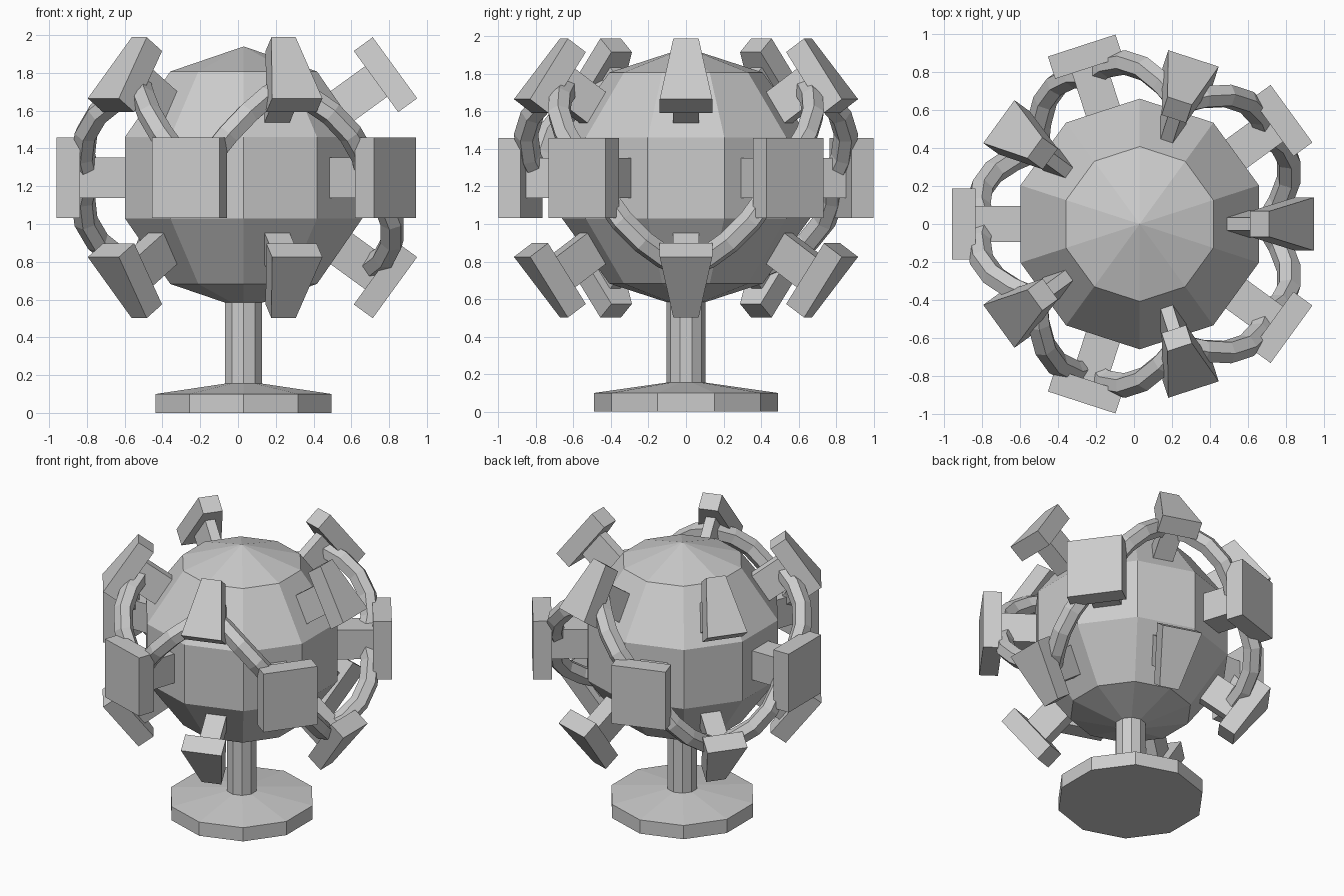
import bpy, bmesh
from math import sin, cos, pi, radians
from mathutils import Vector

if "Cube" in bpy.data.objects:
    bpy.data.objects.remove(bpy.data.objects["Cube"])

CX, CZ, R = 0.03, 1.245, 0.695      # centre and radius of the globe
CENTRE = Vector((CX, 0, CZ))


def make_object(name, verts, faces):
    bm = bmesh.new()
    vs = [bm.verts.new(v) for v in verts]
    for f in faces:
        bm.faces.new([vs[i] for i in f])
    bmesh.ops.recalc_face_normals(bm, faces=bm.faces)
    me = bpy.data.meshes.new(name)
    bm.to_mesh(me)
    bm.free()
    ob = bpy.data.objects.new(name, me)
    bpy.context.collection.objects.link(ob)
    return ob


def lathe(name, bottom, rings, top, n=10):
    """Ten-sided turned shape closed by a pole point at each end."""
    verts = [(CX + r * cos(radians(18) + 2 * pi * k / n),
              r * sin(radians(18) + 2 * pi * k / n), z)
             for r, z in rings for k in range(n)]
    verts += [(CX, 0, bottom), (CX, 0, top)]
    b, t, last = len(verts) - 2, len(verts) - 1, (len(rings) - 1) * n
    faces = []
    for k in range(n):
        j = (k + 1) % n
        faces += [(b, j, k), (t, last + k, last + j)]
        faces += [(i * n + k, i * n + j, (i + 1) * n + j, (i + 1) * n + k)
                  for i in range(len(rings) - 1)]
    return make_object(name, verts, faces)


def direction(az, el):
    a, e = radians(az), radians(el)
    return Vector((cos(e) * cos(a), cos(e) * sin(a), sin(e)))


def block(name, az, el, height, w_equator, w_pole, r0, r1):
    """Radial block whose face tapers from the equator towards the pole."""
    d = direction(az, el)
    side = direction(az + 90, 0)
    up = d.cross(side) * (-1 if el < 0 else 1)
    h, a, b = height / 2, w_equator / 2, w_pole / 2
    verts = [CENTRE + d * r + side * x + up * y for r in (r0, r1)
             for x, y in ((-a, -h), (a, -h), (b, h), (-b, h))]
    faces = [(0, 1, 2, 3), (4, 5, 6, 7)]
    faces += [(i, (i + 1) % 4, (i + 1) % 4 + 4, i + 4) for i in range(4)]
    return make_object(name, verts, faces)


# foot with its column, and the faceted globe
lathe("foot_and_column", 0, [(0.49, 0), (0.49, 0.1), (0.103, 0.155), (0.103, 0.62)], 0.62)
lathe("globe", CZ - R, [(R * cos(radians(e)), CZ + R * sin(radians(e)))
                        for e in (-54, -18, 18, 54)], CZ + R)

# three rows of five pegs, each a stem with a plate of twice its size
for row, el, start, h, w0, w1 in (("upper", 36, 0, 0.40, 0.28, 0.135),
                                  ("middle", 0, 36, 0.425, 0.375, 0.375),
                                  ("lower", -36, 0, 0.40, 0.28, 0.135)):
    for k in range(5):
        az = start + 72 * k
        block(f"{row}_stem_{k}", az, el, h / 2, w0 / 2, w1 / 2, 0.55, 0.88)
        block(f"{row}_plate_{k}", az, el, h, w0, w1, 0.866, 0.99)

# hose weaving round the stems: middle pegs alternate with upper or lower ones
stops = []
for az, el in ((0, -36), (72, 36), (144, -36), (216, 36), (288, 36)):
    stops += [direction(az, el), direction(az + 36, 0)]
path, STEPS = [], 5
for i, a in enumerate(stops):
    b = stops[(i + 1) % len(stops)]
    for s in range(STEPS):
        t = s / STEPS
        path.append(CENTRE + a.slerp(b, t) * (0.82 + 0.07 * sin(pi * t)))
cu = bpy.data.curves.new("hose", 'CURVE')
cu.dimensions = '3D'
cu.bevel_depth = 0.065
cu.bevel_resolution = 1
sp = cu.splines.new('POLY')
sp.points.add(len(path) - 1)
for p, co in zip(sp.points, path):
    p.co = (*co, 1)
sp.use_cyclic_u = True
sp.use_smooth = False
bpy.context.collection.objects.link(bpy.data.objects.new("hose", cu))
